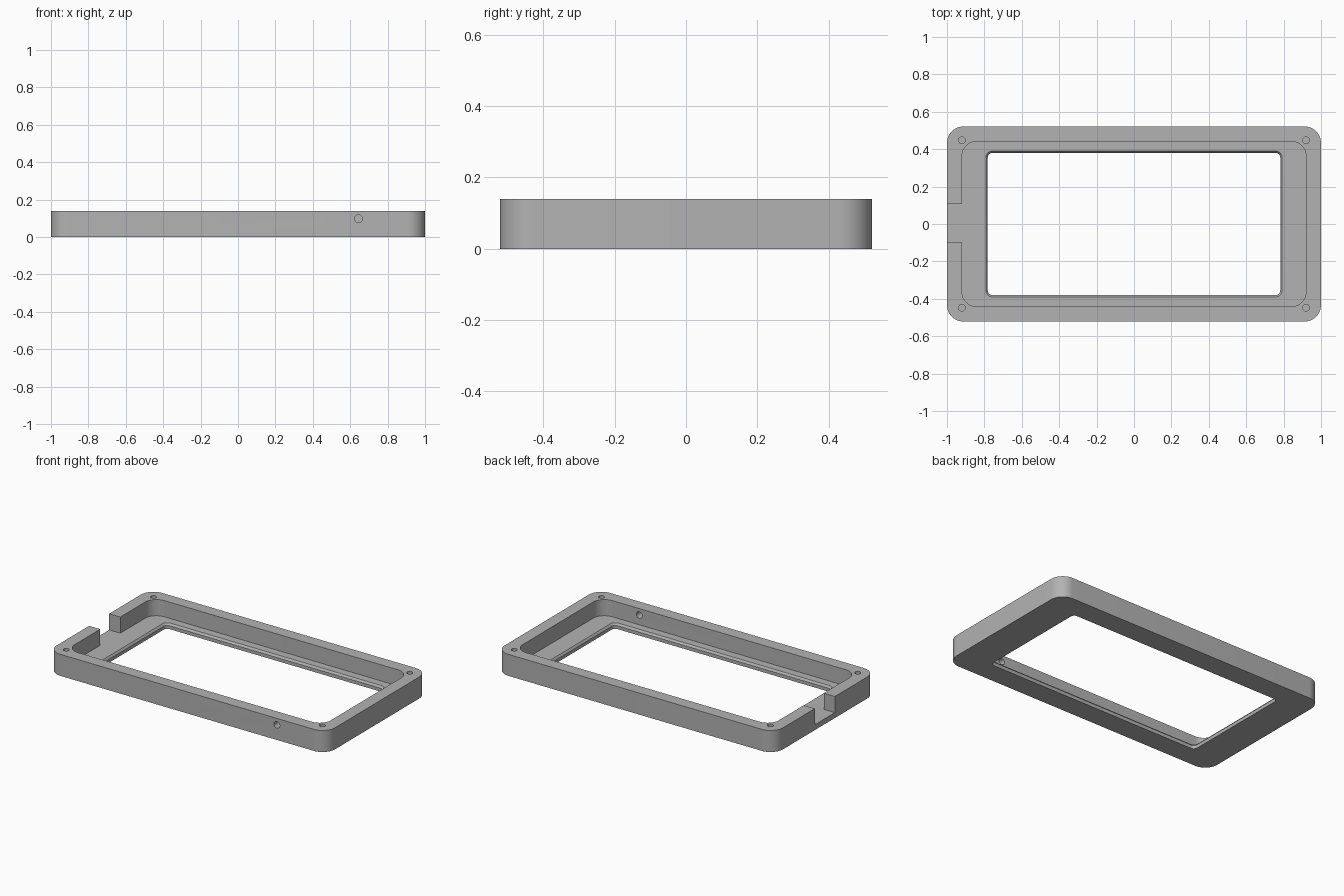
import bpy, bmesh, math

cube = bpy.data.objects.get("Cube")
if cube:
    bpy.data.objects.remove(cube, do_unlink=True)

HEIGHT, FLOOR = 0.14, 0.035

grey = bpy.data.materials.new("plain grey")
grey.use_nodes = True
colour = (0.45, 0.45, 0.45, 1)
grey.diffuse_color = colour
grey.node_tree.nodes["Principled BSDF"].inputs["Base Color"].default_value = colour


def rounded_outline(hx, hy, r, steps=12):
    """Counter-clockwise rounded rectangle of half sizes hx, hy."""
    points = []
    for i, (sx, sy) in enumerate([(1, 1), (-1, 1), (-1, -1), (1, -1)]):
        for s in range(steps + 1):
            a = (i + s / steps) * math.pi / 2
            points.append((sx * (hx - r) + r * math.cos(a), sy * (hy - r) + r * math.sin(a)))
    return points


def loft(name, sections):
    """Solid through matching outlines, each given as (outline, z)."""
    bm = bmesh.new()
    rings = [[bm.verts.new((x, y, z)) for x, y in outline] for outline, z in sections]
    for low, high in zip(rings, rings[1:]):
        for i in range(len(low)):
            j = (i + 1) % len(low)
            bm.faces.new((low[i], low[j], high[j], high[i]))
    bm.faces.new(rings[0][::-1])
    bm.faces.new(rings[-1])
    mesh = bpy.data.meshes.new(name)
    bm.to_mesh(mesh)
    bm.free()
    mesh.materials.append(grey)
    obj = bpy.data.objects.new(name, mesh)
    bpy.context.collection.objects.link(obj)
    return obj


def drill(name, radius, depth, location, rotation=(0, 0, 0)):
    bpy.ops.mesh.primitive_cylinder_add(vertices=32, radius=radius, depth=depth,
                                        location=location, rotation=rotation)
    obj = bpy.context.object
    obj.name = name
    obj.data.materials.append(grey)
    return obj


# Outer body of the bezel
frame = loft("bezel_frame", [(rounded_outline(1, 0.522, 0.09), 0),
                             (rounded_outline(1, 0.522, 0.09), HEIGHT)])

# Cavity, and window opening with a small chamfer on its upper edge
cavity = rounded_outline(0.92, 0.442, 0.08)
window = rounded_outline(0.782, 0.38, 0.025)
window_wide = rounded_outline(0.792, 0.39, 0.035)
cutters = [
    loft("cavity_cutter", [(cavity, FLOOR), (cavity, 0.3)]),
    loft("window_cutter", [(window, -0.1), (window, 0.022), (window_wide, FLOOR), (window_wide, 0.06)]),
]

# Cable notch in the right wall, level with the cavity floor
bpy.ops.mesh.primitive_cube_add(size=1, location=(-1, 0.003, FLOOR + 0.1))
notch = bpy.context.object
notch.name = "notch_cutter"
notch.scale = (0.3, 0.206, 0.2)
notch.data.materials.append(grey)
cutters.append(notch)

# Screw holes in the corners and a round hole through the front wall
for sx in (-1, 1):
    for sy in (-1, 1):
        cutters.append(drill("screw_cutter", 0.018, 0.2, (sx * 0.92, sy * 0.448, HEIGHT)))
cutters.append(drill("front_hole_cutter", 0.021, 0.2, (0.645, -0.49, 0.098), (math.pi / 2, 0, 0)))

# Apply the cuts, then discard the cutters
for cutter in cutters:
    cut = frame.modifiers.new(cutter.name, "BOOLEAN")
    cut.operation, cut.solver, cut.object = "DIFFERENCE", "EXACT", cutter
bpy.context.view_layer.update()
graph = bpy.context.evaluated_depsgraph_get()
result = bpy.data.meshes.new_from_object(frame.evaluated_get(graph))
frame.modifiers.clear()
frame.data = result
for cutter in cutters:
    bpy.data.objects.remove(cutter, do_unlink=True)

bpy.ops.object.select_all(action="DESELECT")
frame.select_set(True)
bpy.context.view_layer.objects.active = frame
bpy.ops.object.shade_smooth_by_angle(angle=math.radians(30))
